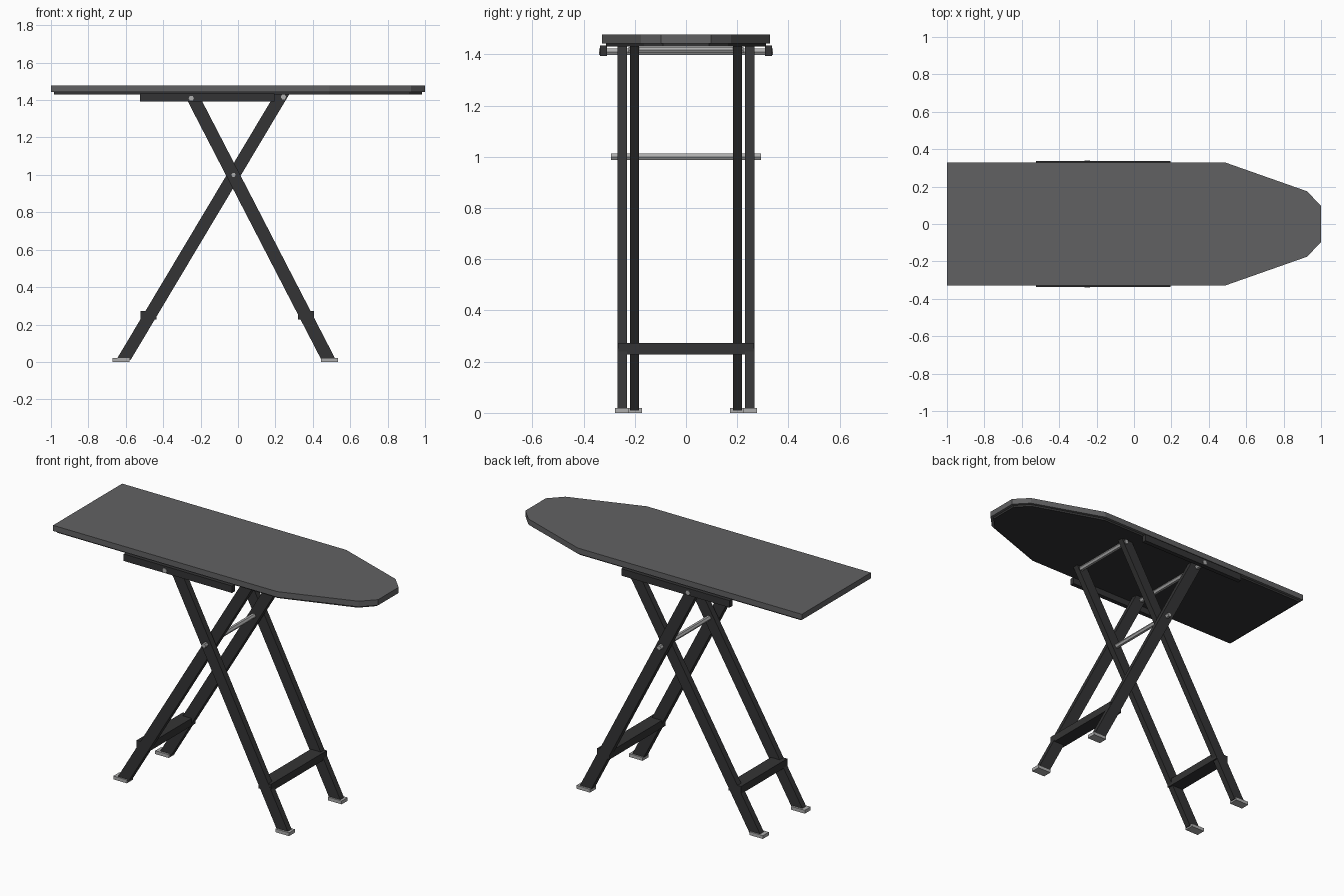
import bpy

if "Cube" in bpy.data.objects:
    bpy.data.objects.remove(bpy.data.objects["Cube"])


def material(name, rgb):
    m = bpy.data.materials.new(name)
    m.diffuse_color = (*rgb, 1)
    m.use_nodes = True
    m.node_tree.nodes["Principled BSDF"].inputs["Base Color"].default_value = m.diffuse_color
    return m


COVER = material("grey cover", (0.12, 0.12, 0.123))
DARK = material("dark metal", (0.034, 0.034, 0.035))
STEEL = material("light steel", (0.42, 0.42, 0.42))


def prism(name, bottom, top, mat):
    """Solid between two matching loops of points."""
    n = len(bottom)
    faces = [tuple(reversed(range(n))), tuple(range(n, 2 * n))]
    faces += [(i, (i + 1) % n, (i + 1) % n + n, i + n) for i in range(n)]
    mesh = bpy.data.meshes.new(name)
    mesh.from_pydata(bottom + top, [], faces)
    mesh.materials.append(mat)
    obj = bpy.data.objects.new(name, mesh)
    bpy.context.collection.objects.link(obj)
    return obj


def slab(name, outline, z0, z1, mat):
    return prism(name, [(x, y, z0) for x, y in outline],
                 [(x, y, z1) for x, y in outline], mat)


def rect(x0, x1, y0, y1):
    return [(x0, y0), (x1, y0), (x1, y1), (x0, y1)]


def leg(name, x0, x1, y, z1, mat, w=0.077, d=0.036):
    """Slanted bar cut level at both ends."""
    def ring(x, z):
        return [(a, b, z) for a, b in rect(x - w / 2, x + w / 2, y - d / 2, y + d / 2)]
    return prism(name, ring(x0, 0.01), ring(x1, z1), mat)


def rod(name, x, z, half, r=0.0145):
    """Six-sided rod along y."""
    hexagon = [(1, 0), (.5, .866), (-.5, .866), (-1, 0), (-.5, -.866), (.5, -.866)]
    return prism(name, [(x + r * a, half, z + r * b) for a, b in hexagon],
                 [(x + r * a, -half, z + r * b) for a, b in hexagon], STEEL)


def board_outline(inset):
    half = [(-1 + inset, 0.328 - inset), (0.49 - inset / 4, 0.328 - inset),
            (0.925 - inset * 0.7, 0.175 - inset * 0.7), (1 - inset, 0.097 - inset / 2)]
    return [(x, -y) for x, y in half] + half[::-1]


# Board and its recessed underside
slab("board", board_outline(0), 1.443, 1.477, COVER)
slab("board_underside", board_outline(0.016), 1.431, 1.443, DARK)

for s, side in ((-1, "front"), (1, "back")):
    # Rails under the board
    ys = sorted((s * 0.309, s * 0.336))
    slab(f"{side}_rail", rect(-0.525, 0.195, *ys), 1.393, 1.435, DARK)
    # Crossed legs
    leg(f"{side}_outer_leg", 0.485, -0.25, s * 0.249, 1.432, DARK)
    leg(f"{side}_inner_leg", -0.613, 0.236, s * 0.201, 1.432, DARK)
    # Feet
    for kind, x, y in (("outer", 0.489, 0.25), ("inner", -0.625, 0.199)):
        slab(f"{side}_{kind}_foot",
             rect(x - 0.045, x + 0.045, s * y - 0.028, s * y + 0.028), 0, 0.02, STEEL)

# Lower crossbars
slab("outer_crossbar", rect(0.322, 0.405, -0.266, 0.266), 0.227, 0.272, DARK)
slab("inner_crossbar", rect(-0.52, -0.437, -0.219, 0.219), 0.227, 0.272, DARK)

# Pivot and top rods
rod("pivot_rod", -0.024, 1.0, 0.293)
rod("rail_rod", -0.25, 1.41, 0.34)
rod("inner_top_rod", 0.243, 1.417, 0.225)
